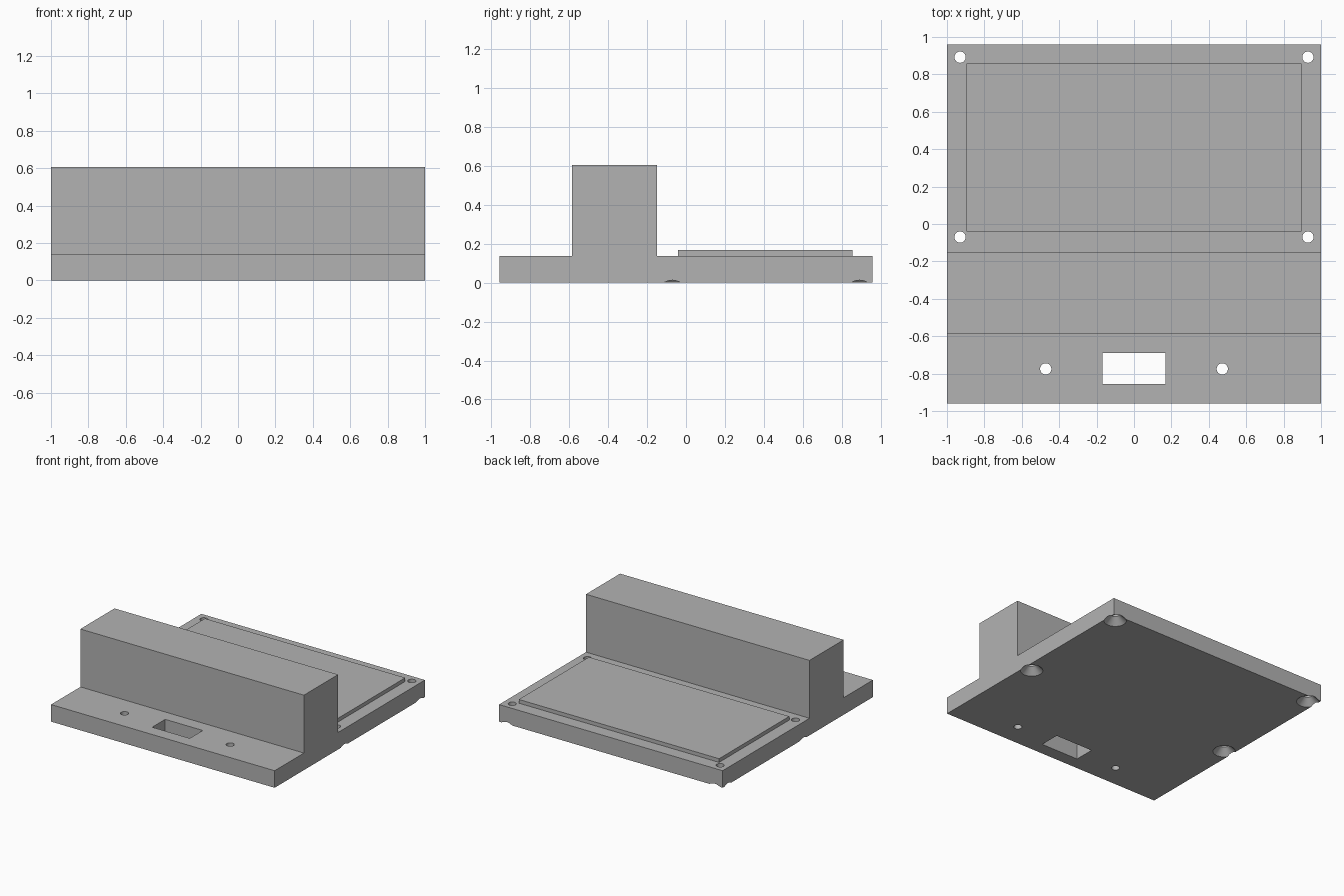
import bpy, bmesh
from mathutils import Matrix, Vector

default = bpy.data.objects.get("Cube")
if default:
    bpy.data.objects.remove(default)

HALF_X, HALF_Y = 1.0, 0.96
BASE_TOP, BLOCK_TOP, PANEL_TOP = 0.138, 0.606, 0.168
BLOCK_FRONT, BLOCK_BACK = -0.586, -0.15
HOLE_R, SINK_R = 0.03, 0.083

grey = bpy.data.materials.new("plain grey")
grey.use_nodes = True
colour = (0.45, 0.45, 0.45, 1)
grey.diffuse_color = colour
grey.node_tree.nodes["Principled BSDF"].inputs["Base Color"].default_value = colour


def make_object(name, bm):
    bmesh.ops.recalc_face_normals(bm, faces=bm.faces)
    mesh = bpy.data.meshes.new(name)
    bm.to_mesh(mesh)
    bm.free()
    mesh.materials.append(grey)
    obj = bpy.data.objects.new(name, mesh)
    bpy.context.collection.objects.link(obj)
    return obj


def box(name, low, high):
    bm = bmesh.new()
    low, high = Vector(low), Vector(high)
    place = Matrix.Translation((low + high) / 2) @ Matrix.Diagonal((*(high - low), 1))
    bmesh.ops.create_cube(bm, size=1, matrix=place)
    return make_object(name, bm)


def lathe(name, x, y, profile, sides=48):
    """Closed solid of stacked rings from (radius, height) pairs."""
    bm = bmesh.new()
    edges = []
    verts = [bm.verts.new((r, 0, z)) for r, z in profile]
    for a, b in zip(verts, verts[1:]):
        edges.append(bm.edges.new((a, b)))
    bmesh.ops.spin(bm, geom=verts + edges, cent=(0, 0, 0), axis=(0, 0, 1),
                   angle=6.283185307, steps=sides)
    bmesh.ops.remove_doubles(bm, verts=bm.verts, dist=0.0001)
    bmesh.ops.translate(bm, verts=bm.verts, vec=(x, y, 0))
    return make_object(name, bm)


# Body: flat base and upright block as one stepped profile
bm = bmesh.new()
outline = [(-HALF_Y, 0), (HALF_Y, 0), (HALF_Y, BASE_TOP), (BLOCK_BACK, BASE_TOP),
           (BLOCK_BACK, BLOCK_TOP), (BLOCK_FRONT, BLOCK_TOP),
           (BLOCK_FRONT, BASE_TOP), (-HALF_Y, BASE_TOP)]
side = bm.faces.new([bm.verts.new((-HALF_X, y, z)) for y, z in outline])
swept = bmesh.ops.extrude_face_region(bm, geom=[side])["geom"]
bmesh.ops.translate(bm, vec=(2 * HALF_X, 0, 0),
                    verts=[v for v in swept if isinstance(v, bmesh.types.BMVert)])
body = make_object("stepped_body", bm)

# Cutters: front slot, plain front holes, countersunk corner holes
ABOVE, BELOW = BASE_TOP + 0.1, -0.05
cutters = [box("slot_cutter", (-0.168, -0.856, BELOW), (0.168, -0.69, ABOVE))]
plain = [(0, BELOW), (HOLE_R, BELOW), (HOLE_R, ABOVE), (0, ABOVE)]
sunk = [(0, BELOW), (SINK_R - BELOW, BELOW), (HOLE_R, SINK_R - HOLE_R),
        (HOLE_R, ABOVE), (0, ABOVE)]
for sx in (-1, 1):
    cutters.append(lathe("front_hole_cutter", sx * 0.472, -0.775, plain))
    for y in (-0.07, 0.892):
        cutters.append(lathe("corner_hole_cutter", sx * 0.93, y, sunk))

bpy.context.view_layer.objects.active = body
for cutter in cutters:
    cutter.hide_render = True
    cut = body.modifiers.new("cut", "BOOLEAN")
    cut.operation, cut.solver, cut.object = "DIFFERENCE", "EXACT", cutter
    bpy.ops.object.modifier_apply(modifier=cut.name)
for cutter in cutters:
    bpy.data.objects.remove(cutter)

# Raised rear panel
box("raised_panel", (-0.896, -0.04, BASE_TOP), (0.896, 0.857, PANEL_TOP))

# Smooth hole walls, sharp box edges
bpy.ops.object.select_all(action="DESELECT")
body.select_set(True)
bpy.ops.object.shade_smooth_by_angle(angle=0.5)
